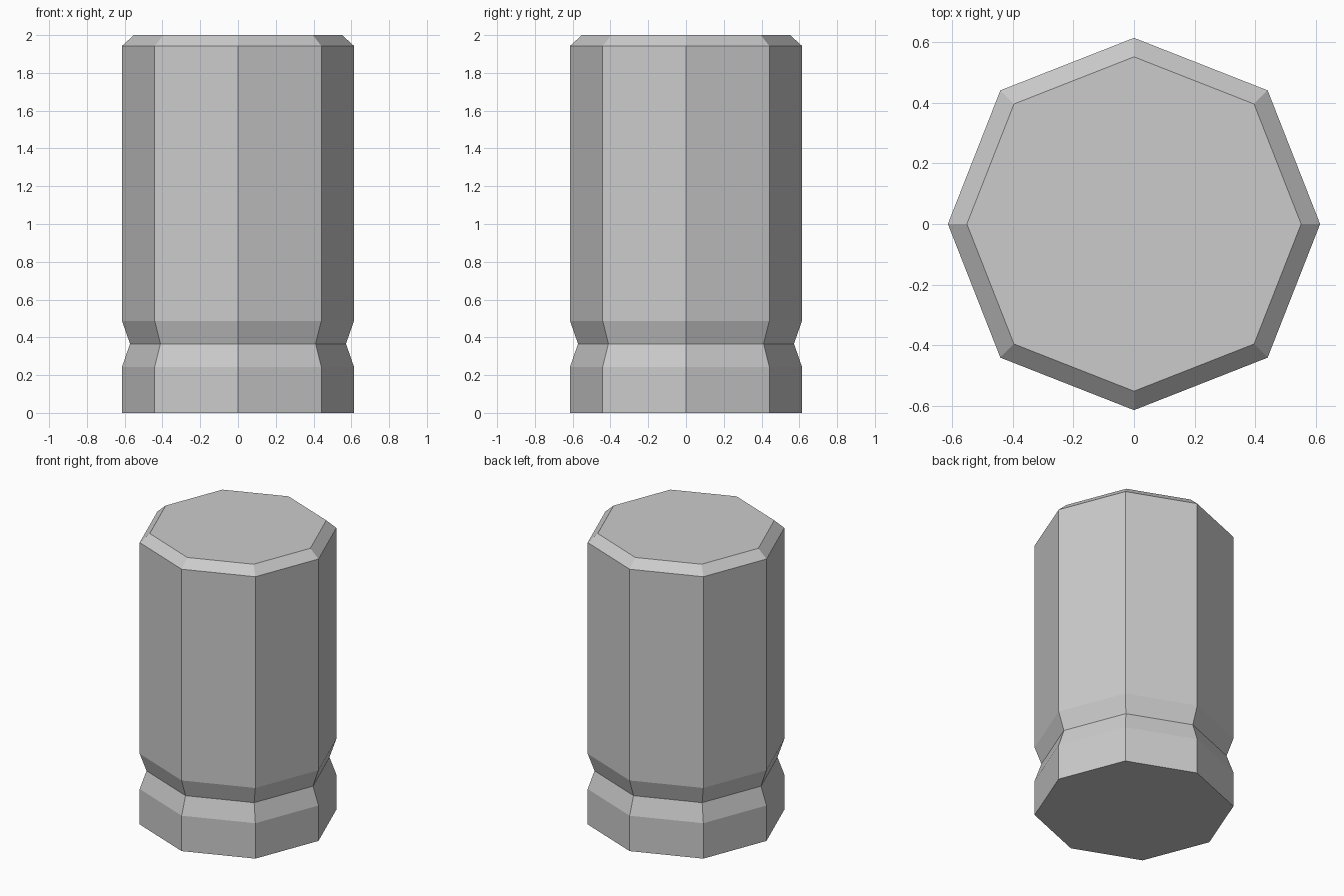
import bpy, bmesh, math

if "Cube" in bpy.data.objects:
    bpy.data.objects.remove(bpy.data.objects["Cube"])

# Profile: (height, scale of the octagon)
PROFILE = [(0, 1), (0.244, 1), (0.366, 0.931), (0.487, 1), (1.943, 1), (2, 0.898)]
AXIS_RADIUS, DIAGONAL_RADIUS = 0.614, 0.6235

bm = bmesh.new()

# Stack of octagonal rings
rings = []
for z, scale in PROFILE:
    ring = []
    for i in range(8):
        r = scale * (DIAGONAL_RADIUS if i % 2 else AXIS_RADIUS)
        a = i * math.pi / 4
        ring.append(bm.verts.new((r * math.cos(a), r * math.sin(a), z)))
    rings.append(ring)

# Side walls between neighbouring rings
for low, high in zip(rings, rings[1:]):
    for i in range(8):
        j = (i + 1) % 8
        bm.faces.new((low[i], low[j], high[j], high[i]))

# Flat end caps
bm.faces.new(rings[0][::-1])
bm.faces.new(rings[-1])

mesh = bpy.data.meshes.new("grooved_post")
bm.to_mesh(mesh)
bm.free()
bpy.context.collection.objects.link(bpy.data.objects.new("grooved_post", mesh))
